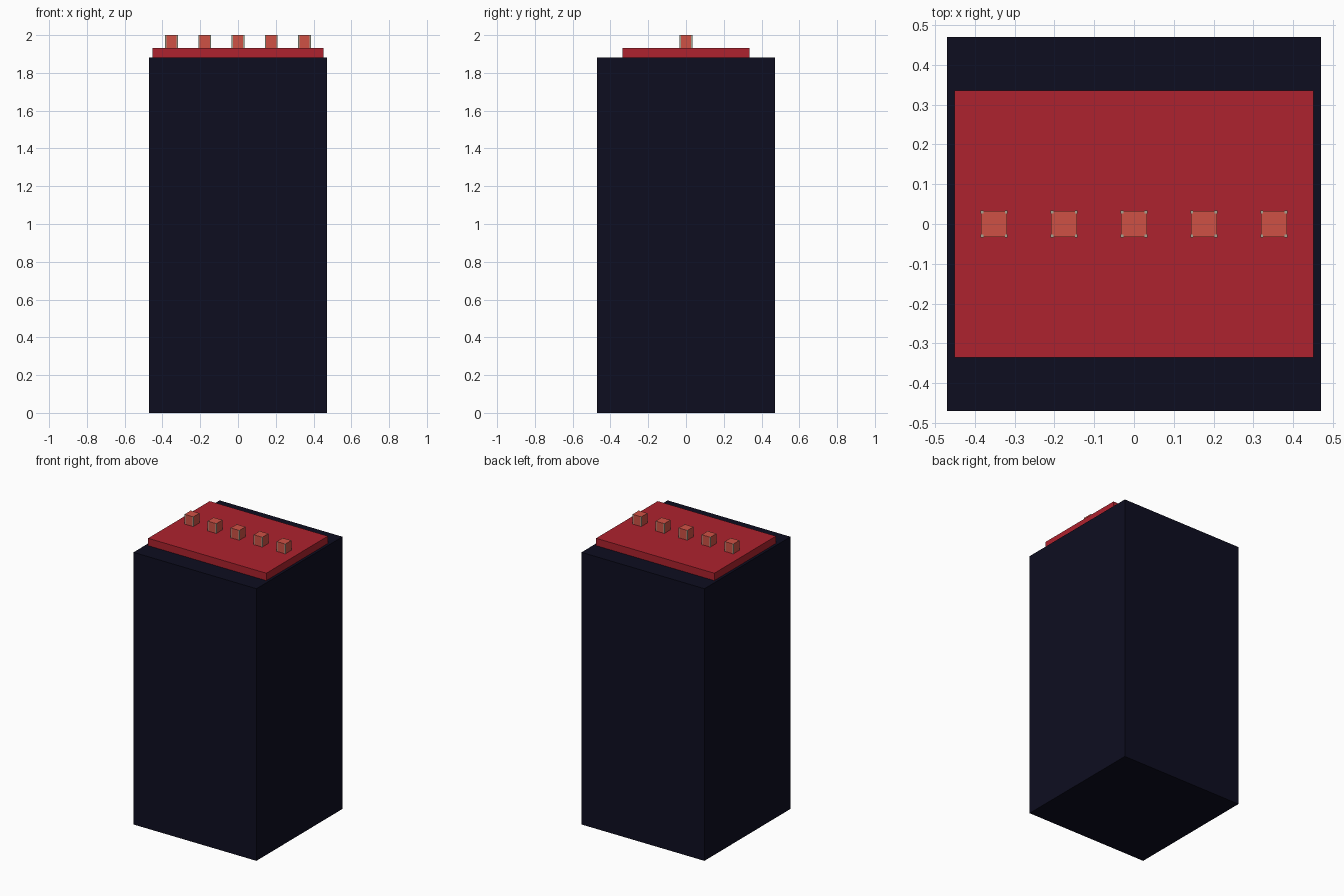
import bpy
import bmesh
from mathutils import Matrix, Vector

old = bpy.data.objects.get("Cube")
if old:
    bpy.data.objects.remove(old, do_unlink=True)


def linear(c):
    c /= 255
    return c / 12.92 if c <= 0.04045 else ((c + 0.055) / 1.055) ** 2.4


def material(name, rgb):
    colour = [linear(c) for c in rgb] + [1.0]
    mat = bpy.data.materials.new(name)
    mat.use_nodes = True
    mat.diffuse_color = colour
    bsdf = next(n for n in mat.node_tree.nodes if n.type == 'BSDF_PRINCIPLED')
    bsdf.inputs["Base Color"].default_value = colour
    return mat


def boxes(name, mat, items):
    """One object made of boxes, each given as (centre, size)."""
    bm = bmesh.new()
    for centre, size in items:
        m = Matrix.Translation(centre) @ Matrix.Diagonal(Vector(size)).to_4x4()
        bmesh.ops.create_cube(bm, size=1, matrix=m)
    mesh = bpy.data.meshes.new(name)
    bm.to_mesh(mesh)
    bm.free()
    mesh.materials.append(mat)
    obj = bpy.data.objects.new(name, mesh)
    bpy.context.collection.objects.link(obj)
    return obj


navy = material("dark navy", (13, 13, 32))
red = material("deep red", (174, 34, 46))
coral = material("coral red", (207, 81, 69))
grey = material("pale grey", (165, 165, 145))

BODY_TOP, PLATE_TOP, TOP = 1.881, 1.932, 2.0

# Tall square body and the thin plate on top
boxes("body", navy, [((0, 0, BODY_TOP / 2), (0.94, 0.94, BODY_TOP))])
boxes("top_plate", red, [((0, 0, (BODY_TOP + PLATE_TOP) / 2),
                          (0.904, 0.672, PLATE_TOP - BODY_TOP))])

# Row of five small cubes, each with slim posts on its upright edges
SIDE, POST, PROUD = 0.066, 0.007, 0.001
height = TOP - PLATE_TOP
mid = (TOP + PLATE_TOP) / 2
offset = SIDE / 2 + PROUD - POST / 2
for i in range(5):
    x = (i - 2) * 0.176
    boxes(f"button_{i + 1}", coral, [((x, 0, mid - 0.0002), (SIDE, SIDE, height - 0.0004))])
    boxes(f"button_posts_{i + 1}", grey,
          [((x + sx * offset, sy * offset, mid), (POST, POST, height))
           for sx in (-1, 1) for sy in (-1, 1)])
